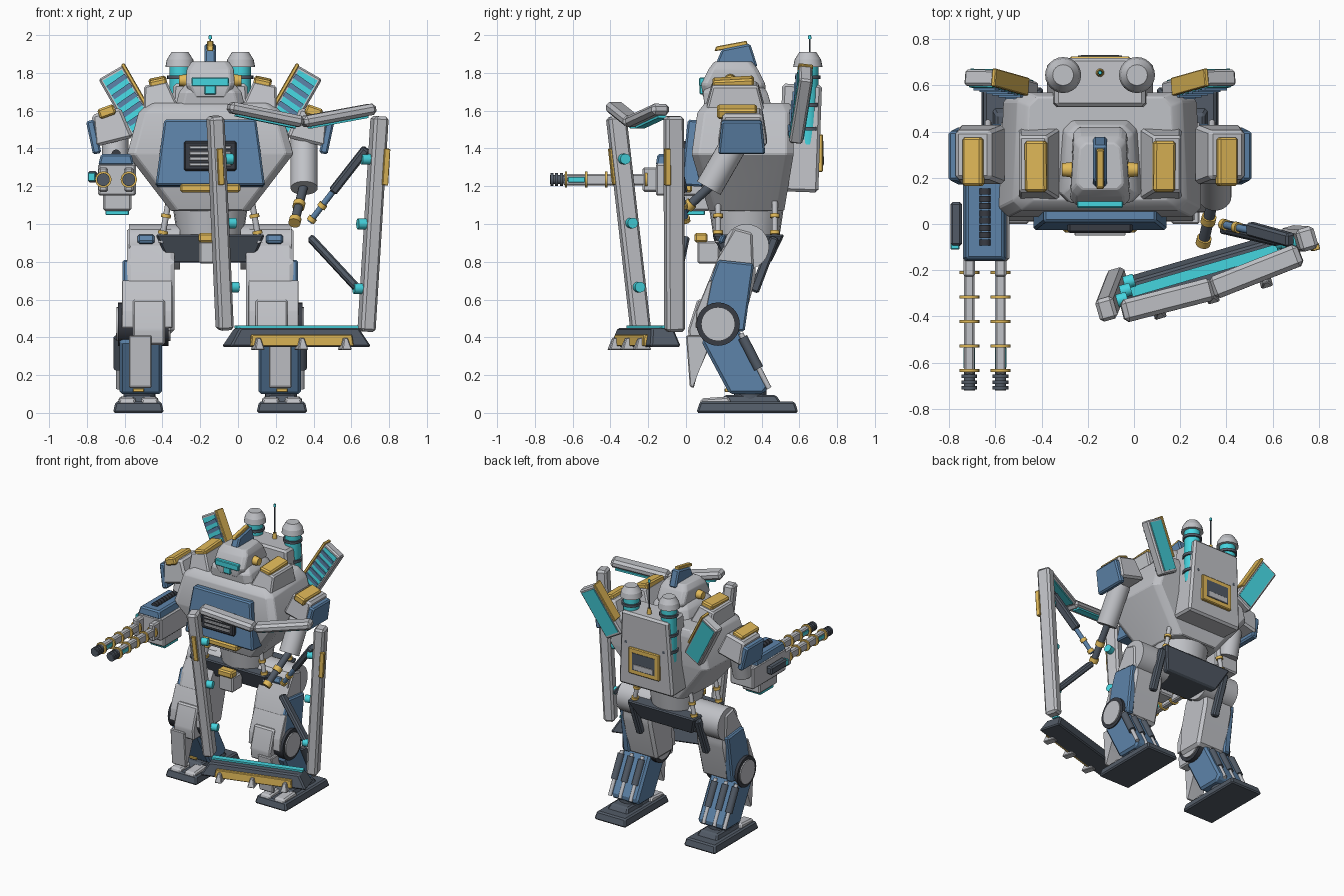
import bpy, bmesh
from math import radians
from mathutils import Vector, Matrix, Euler

if "Cube" in bpy.data.objects:
    bpy.data.objects.remove(bpy.data.objects["Cube"])
MIDDLE = -.147  # body centre line

def material(name, *colour):
    mat = bpy.data.materials.new(name)
    mat.use_nodes = True
    mat.diffuse_color = (*colour, 1)
    mat.node_tree.nodes["Principled BSDF"].inputs["Base Color"].default_value = (*colour, 1)
    return mat

light_grey = material("light grey armour", .53, .54, .57)
steel_blue = material("steel blue", .11, .23, .4)
warm_gold = material("warm gold", .76, .49, .1)
bright_teal = material("bright teal", .06, .66, .74)
dark_slate = material("dark slate", .085, .105, .135)
near_black = material("near black", .04, .045, .057)

def finish(bm, name, mat, bevel=0, matrix=Matrix()):
    if bevel:
        bmesh.ops.bevel(bm, geom=bm.edges[:], offset=bevel, segments=1, affect='EDGES')
    bm.transform(matrix)
    bmesh.ops.recalc_face_normals(bm, faces=bm.faces[:])
    mesh = bpy.data.meshes.new(name)
    bm.to_mesh(mesh)
    mesh.shade_smooth()
    mesh.set_sharp_from_angle(angle=radians(18))
    mesh.materials.append(mat)
    bpy.context.collection.objects.link(bpy.data.objects.new(name, mesh))

def block(name, mat, centre, size, turn=(0, 0, 0), taper=(1, 1), bevel=.01, frame=None):  # box with scaled top
    bm = bmesh.new()
    bmesh.ops.create_cube(bm, size=1)
    for vert in bm.verts:
        scale = (*taper, 1) if vert.co.z > 0 else (1, 1, 1)
        vert.co = Vector(a * b * c for a, b, c in zip(vert.co, size, scale))
    rotation = Euler([radians(angle) for angle in turn]).to_matrix().to_4x4()
    finish(bm, name, mat, bevel, Matrix.Translation(centre) @ (frame or rotation))

def beam(name, mat, start, end, width, depth, across=Vector((1, 0, 0)), bevel=.01):  # square bar between points
    start, end = Vector(start), Vector(end)
    axis = (end - start).normalized()
    side = (across - axis * axis.dot(across)).normalized()
    frame = Matrix((side, axis.cross(side), axis)).transposed().to_4x4()
    block(name, mat, (start + end) / 2, (width, depth, (end - start).length), bevel=bevel, frame=frame)

def rod(name, mat, start, end, radius, tip=None):
    start, end = Vector(start), Vector(end)
    bm = bmesh.new()
    bmesh.ops.create_cone(bm, cap_ends=True, segments=24, radius1=radius, radius2=tip or radius, depth=(end - start).length)
    spin = (end - start).to_track_quat('Z', 'Y').to_matrix().to_4x4()
    finish(bm, name, mat, 0, Matrix.Translation((start + end) / 2) @ spin)

def bands(name, mat, start, end, radius, fractions, width=.015):  # collars along a rod
    start, end = Vector(start), Vector(end)
    step = (end - start).normalized() * width / 2
    for spot in [start.lerp(end, part) for part in fractions]:
        rod(name, mat, spot - step, spot + step, radius)

def skin(name, mat, outlines, bevel):  # closed skin over matching outlines
    bm = bmesh.new()
    loops = [[bm.verts.new(point) for point in outline] for outline in outlines]
    for low, high in zip(loops, loops[1:]):
        for quad in zip(low, low[1:] + low[:1], high[1:] + high[:1], high):
            bm.faces.new(quad)
    for cap in (loops[0], loops[-1]):
        bm.faces.new(cap)
    finish(bm, name, mat, bevel)

def slab(name, mat, profile, inner, outer, bevel=.01):  # (y, z) profile stretched across x
    skin(name, mat, [[(x, y, z) for y, z in profile] for x in (inner, outer)], bevel)

def hull(name, mat, rings, cut):  # chamfered rings of (z, half width, front, back)
    outlines = []
    for z, half, front, back in rings:
        edge = [(half - cut, front), (half, front + cut), (half - cut / 2, back - cut), (half - cut * 1.5, back)]
        edge += [(-x, y) for x, y in reversed(edge)]
        outlines.append([(MIDDLE + x, y, z) for x, y in edge])
    skin(name, mat, outlines, .006)

# Torso, waist and skirt
hull("torso_shell", light_grey, [(1.07, .21, .12, .52), (1.37, .44, .03, .57),
                                 (1.59, .38, .06, .57), (1.64, .33, .1, .55)], .04)
rod("waist_drum", light_grey, (MIDDLE, .32, .9), (MIDDLE, .32, 1.1), .17, .2)
block("pelvis_skirt", dark_slate, (MIDDLE, .33, .87), (.44, .24, .15), taper=(1.32, 1.6))
block("skirt_badge_box", light_grey, (MIDDLE, .12, .85), (.12, .12, .12))
block("skirt_badge_plate", warm_gold, (MIDDLE, .08, .927), (.125, .07, .05))
block("chest_plate", steel_blue, (MIDDLE, .045, 1.375), (.58, .12, .35), (-4, 0, 0), (.84, .8))
block("vent_frame", near_black, (MIDDLE, -.015, 1.36), (.28, .05, .16))
for row in range(4):
    block("vent_slat", light_grey, (MIDDLE, -.04, 1.315 + row * .03), (.22, .02, .018), bevel=.003)
block("chest_trim", warm_gold, (MIDDLE, -.002, 1.19), (.32, .07, .045))
# Head
hull("head_collar", light_grey, [(1.6, .19, .1, .46), (1.7, .165, .09, .43), (1.74, .13, .12, .4)], .04)
hull("head_dome", light_grey, [(1.67, .1, .09, .42), (1.74, .13, .08, .42), (1.82, .125, .12, .38), (1.86, .1, .15, .35)], .025)
block("visor", bright_teal, (MIDDLE, .09, 1.752), (.2, .04, .045), bevel=.005)
block("visor_stem", bright_teal, (MIDDLE, .09, 1.71), (.06, .035, .05), bevel=.005)
slab("head_crest", steel_blue, [(.15, 1.83), (.38, 1.83), (.34, 1.955), (.19, 1.925)], MIDDLE - .03, MIDDLE + .03)
slab("crest_trim", warm_gold, [(.15, 1.915), (.16, 1.94), (.32, 1.97), (.33, 1.94)], MIDDLE - .016, MIDDLE + .016, .004)
# Backpack with vent and antenna
block("backpack", light_grey, (MIDDLE, .605, 1.455), (.46, .21, .57), (-2, 0, 0), (.85, 1), .015)
block("rear_vent_frame", warm_gold, (MIDDLE, .708, 1.375), (.26, .035, .2), bevel=.006)
block("rear_vent_panel", dark_slate, (MIDDLE, .721, 1.375), (.19, .016, .13), bevel=0)
block("rear_vent_slat", light_grey, (MIDDLE, .723, 1.335), (.17, .016, .045), bevel=.003)
rod("antenna_base", warm_gold, (MIDDLE, .655, 1.72), (MIDDLE, .655, 1.78), .02, .012)
rod("antenna_mast", dark_slate, (MIDDLE, .655, 1.7), (MIDDLE, .655, 1.99), .006, .004)
rod("antenna_tip", bright_teal, (MIDDLE, .655, 1.98), (MIDDLE, .655, 2), .01, .007)
# Paired parts on both sides of the body
for side, s in (("right_", -1), ("left_", 1)):
    at = lambda distance, y, z: (MIDDLE + s * distance, y, z)
    wide = lambda inner, outer: (MIDDLE + s * inner, MIDDLE + s * outer)
    rod(side + "ear_knob", warm_gold, at(.11, .235, 1.76), at(.165, .235, 1.76), .035, .028)
    block(side + "collar_pad_base", light_grey, at(.275, .26, 1.67), (.19, .32, .15), (0, s * 12, 0), (.65, .75))
    block(side + "collar_pad", warm_gold, at(.275, .25, 1.742), (.095, .22, .062), (3, s * 12, 0))
    # Exhaust stacks
    rod(side + "stack_pipe", bright_teal, at(.16, .645, 1.42), at(.16, .645, 1.84), .056)
    rod(side + "stack_cap", light_grey, at(.16, .645, 1.83), at(.16, .645, 1.87), .078, .07)
    rod(side + "stack_cap_top", light_grey, at(.16, .645, 1.87), at(.16, .645, 1.91), .07, .045)
    bands(side + "stack_ring", dark_slate, at(.16, .645, 1.42), at(.16, .645, 1.84), .068, (.2, .5, .85), .02)
    # Slatted side wings
    low, high, over = Vector(at(.33, .58, 1.46)), Vector(at(.525, .635, 1.8)), Vector((s * .82, 0, -.57))
    beam(side + "wing_frame", light_grey, low, high, .15, .07, over)
    beam(side + "wing_panel", bright_teal, low.lerp(high, .06), high.lerp(low, .05), .115, .08, over, 0)
    for row in range(6):
        spot = low.lerp(high, .14 + row * .14) + Vector((0, -.041, .006))
        beam(side + "wing_slat", steel_blue, spot - over * .058, spot + over * .058, .027, .012, Vector((0, 0, 1)), 0)
    beam(side + "wing_trim", warm_gold, low.lerp(high, .25) - over * .077, high - over * .077, .02, .078, over, .004)
    # Shoulders
    block(side + "shoulder_armour", light_grey, at(.53, .3, 1.515), (.21, .26, .17), (0, s * 14, 0), (.75, .8), .015)
    block(side + "shoulder_pad", warm_gold, at(.548, .27, 1.595), (.09, .21, .055), (0, s * 20, 0))
    block(side + "shoulder_flap", steel_blue, at(.617, .295, 1.46), (.045, .25, .18), (0, s * 12, 0), (1, .85))
    # Waist pistons
    for y in (.17, .47):
        rod(side + "waist_piston", light_grey, at(.26, y, .9), at(.22, y, 1.12), .016)
        bands(side + "piston_collar", warm_gold, at(.26, y, .9), at(.22, y, 1.12), .026, (.25, .65), .02)
    # Legs and feet
    rod(side + "hip_drum", light_grey, at(.16, .32, .88), at(.43, .32, .88), .12)
    slab(side + "thigh", light_grey, [(.16, .8), (.25, .99), (.36, .96), (.37, .72), (.29, .42), (.08, .42), (.09, .62)], *wide(.19, .44), .02)
    slab(side + "thigh_plate", steel_blue, [(.17, .81), (.36, .79), (.31, .43), (.07, .45), (.07, .54)], *wide(.41, .465))
    slab(side + "thigh_front", light_grey, [(.12, .7), (.14, .7), (.09, .45), (.05, .45), (.055, .54)], *wide(.2, .468), .004)
    block(side + "hip_plate", steel_blue, at(.34, .19, .92), (.09, .03, .05), (-25, 0, 0))
    beam(side + "thigh_piston", dark_slate, at(.28, .47, .93), at(.28, .36, .64), .05, .05)
    rod(side + "knee_ring", near_black, at(.22, .17, .47), at(.488, .17, .47), .115)
    rod(side + "knee_cap", light_grey, at(.21, .17, .47), at(.497, .17, .47), .09)
    slab(side + "knee_guard", light_grey, [(.02, .36), (.01, .44), (.06, .6), (.13, .6), (.13, .36)], *wide(.24, .41))
    slab(side + "shin", steel_blue, [(.08, .38), (.16, .46), (.28, .44), (.44, .14), (.41, .1), (.23, .1)], *wide(.255, .48), .015)
    slab(side + "shin_guard", light_grey, [(0, .41), (.09, .41), (.13, .36), (.07, .24), (.04, .13), (.02, .14)], *wide(.31, .43), .006)
    for distance in (.31, .4, .485):
        rod(side + "calf_rod", light_grey, at(distance, .29, .42), at(distance, .44, .13), .014)
        rod(side + "calf_piston", dark_slate, at(distance, .3, .4), at(distance, .385, .235), .026)
    block(side + "ankle_trim", warm_gold, at(.38, .22, .12), (.06, .03, .02), bevel=.004)
    rod(side + "ankle", dark_slate, at(.375, .34, .05), at(.375, .34, .13), .085)
    block(side + "sole", dark_slate, at(.38, .325, .03), (.27, .54, .06), taper=(.9, .93))
    block(side + "foot_bridge", dark_slate, at(.38, .34, .07), (.18, .34, .05), taper=(.8, .8))
    for offset in (-.06, .06):
        block(side + "toe_cap", light_grey, at(.38 + offset, .155, .052), (.11, .19, .06), (4, 0, 0), (.75, .75))
# Gun arm on the right
rod("gun_upper_arm", light_grey, (-.65, .3, 1.5), (-.65, .24, 1.25), .07)
block("gun_body", light_grey, (-.64, .04, 1.235), (.2, .4, .17))
block("gun_top_cover", steel_blue, (-.645, .02, 1.34), (.19, .36, .06), taper=(.85, .95))
bands("spine_bead", near_black, (-.645, -.08, 1.37), (-.645, .14, 1.37), .024, [i / 7 for i in range(8)], .026)
block("gun_magazine", light_grey, (-.64, .02, 1.12), (.15, .22, .1))
block("magazine_foot", bright_teal, (-.64, .02, 1.06), (.125, .16, .025), bevel=.004)
block("gun_side_box", dark_slate, (-.77, 0, 1.25), (.05, .19, .06))
block("gun_side_light", bright_teal, (-.775, -.09, 1.25), (.04, .04, .045), bevel=.004)
for x in (-.713, -.578):
    block("barrel_socket", light_grey, (x, -.18, 1.235), (.05, .1, .13))
    block("barrel_shroud", light_grey, (x, -.4, 1.235), (.045, .5, .06), bevel=.008)
    block("barrel_light", bright_teal, (x, -.58, 1.235), (.05, .09, .03), bevel=.003)
    bands("barrel_ring", warm_gold, (x, -.21, 1.235), (x, -.635, 1.235), .043, (0, .25, .5, .75, 1), .012)
    rod("muzzle", dark_slate, (x, -.62, 1.235), (x, -.72, 1.235), .024)
    bands("muzzle_ring", dark_slate, (x, -.62, 1.235), (x, -.72, 1.235), .034, (.4, .65, .9))
# Shield arm on the left
rod("shield_upper_arm", light_grey, (.35, .27, 1.45), (.35, .12, 1.19), .072)
rod("shield_forearm", dark_slate, (.35, .14, 1.21), (.3, -.08, 1.01), .024)
bands("forearm_collar", warm_gold, (.35, .14, 1.21), (.3, -.08, 1.01), .032, (.55, .97), .035)
rod("shield_strut_rod", steel_blue, (.38, 0, 1.01), (.6, -.05, 1.3), .016)
bands("strut_collar", warm_gold, (.38, 0, 1.01), (.6, -.05, 1.3), .024, (.05, .3), .025)
beam("upper_strut", dark_slate, (.5, -.02, 1.17), (.68, -.07, 1.4), .045, .06)
beam("lower_strut", dark_slate, (.38, -.01, .93), (.64, -.07, .65), .04, .06)
# Shield frame
along, sill_turn = Vector((.96, .28, 0)), (0, 0, 16.3)
for label, foot, top, inward in (("inner_", Vector((-.07, -.24, .44)), Vector((-.12, -.37, 1.57)), 1),
                                 ("outer_", Vector((.68, -.06, .43)), Vector((.75, -.065, 1.57)), -1)):
    beam(label + "shield_post", light_grey, foot, top, .08, .1, along, .015)
    face = Vector((.014, -.045, 0)) + along * (.018 - inward * .018)
    beam(label + "post_trim", warm_gold, foot.lerp(top, .68) + face, foot.lerp(top, .85) + face, .032, .03, along, .003)
    for knob in [foot.lerp(top, height) for height in (.2, .5, .8)]:
        rod(label + "post_knob", bright_teal, knob, knob + along * inward * .085, .028)
dip = Vector((.34, -.28, 1.54))
for tip in (Vector((-.05, -.38, 1.62)), Vector((.72, -.13, 1.61))):
    beam("shield_top_beam", light_grey, tip, dip, .1, .06, Vector((-.28, .96, 0)), .018)
    start, end = [point + Vector((0, .02, -.035)) for point in (tip.lerp(dip, .1), dip.lerp(tip, .1))]
    beam("top_beam_light", bright_teal, start, end, .05, .014, Vector((-.28, .96, 0)), 0)
block("shield_sill", dark_slate, (.31, -.215, .4), (.78, .17, .1), sill_turn, (.84, .7))
block("sill_light", bright_teal, (.31, -.2, .455), (.67, .045, .016), sill_turn, bevel=0)
block("sill_trim", warm_gold, (.335, -.285, .384), (.57, .04, .062), sill_turn, (.97, .8), .005)
for spot in [Vector((.335, -.3, .365)) + along * offset for offset in (-.24, 0, .24)]:
    block("sill_claw", light_grey, spot, (.055, .09, .065), sill_turn, (.4, .5), .005)
